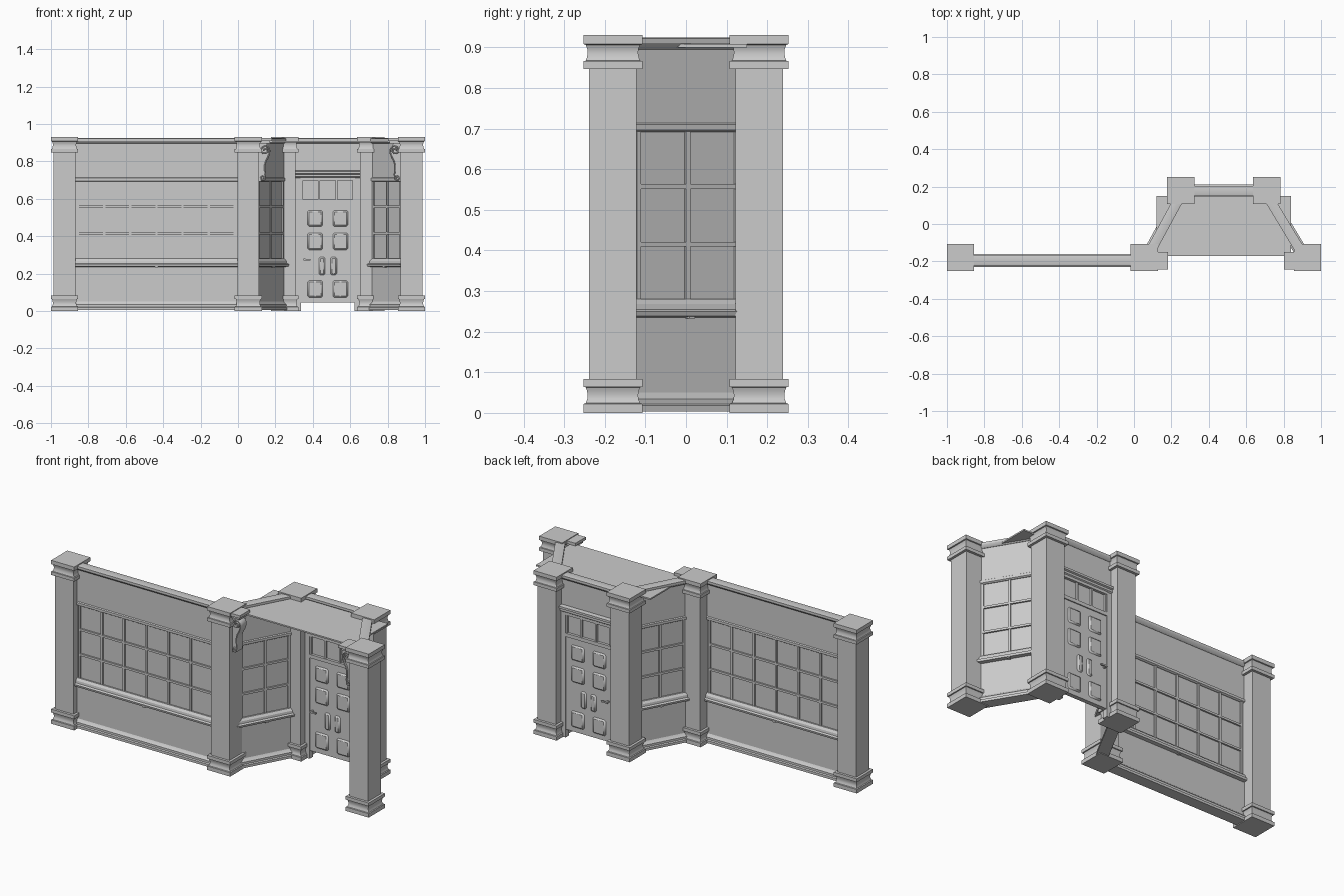
import bpy, bmesh, math
from mathutils import Matrix, Vector

if "Cube" in bpy.data.objects:
    bpy.data.objects.remove(bpy.data.objects["Cube"])


def finish(name, bm, mat=Matrix(), bevel=0):
    bmesh.ops.recalc_face_normals(bm, faces=bm.faces)
    me = bpy.data.meshes.new(name)
    bm.to_mesh(me)
    bm.free()
    ob = bpy.data.objects.new(name, me)
    bpy.context.collection.objects.link(ob)
    ob.matrix_world = mat
    if bevel:
        m = ob.modifiers.new("bevel", 'BEVEL')
        m.width = bevel
        m.segments = 1
    return ob


def add_box(bm, x0, x1, y0, y1, z0, z1):
    m = Matrix.Translation(((x0 + x1) / 2, (y0 + y1) / 2, (z0 + z1) / 2)) @ \
        Matrix.Diagonal((x1 - x0, y1 - y0, z1 - z0, 1))
    bmesh.ops.create_cube(bm, size=1, matrix=m)


def box(name, *dims, mat=Matrix(), bevel=0):
    bm = bmesh.new()
    add_box(bm, *dims)
    return finish(name, bm, mat, bevel)


def moulding(name, half, u0, u1, mat):
    """Two-sided moulding: half profile (depth, z) mirrored and run along u."""
    prof = half + [(-d, z) for d, z in reversed(half)]
    bm = bmesh.new()
    f = bm.faces.new([bm.verts.new((u0, d, z)) for d, z in prof])
    r = bmesh.ops.extrude_face_region(bm, geom=[f])
    bmesh.ops.translate(bm, vec=(u1 - u0, 0, 0),
                        verts=[v for v in r['geom'] if isinstance(v, bmesh.types.BMVert)])
    return finish(name, bm, mat)


def pillar(name, x, y):
    """Square pillar with matching stepped base and cap."""
    base = [(.0725, 0), (.0725, .022), (.067, .024), (.063, .034), (.062, .044),
            (.064, .055), (.067, .063), (.0725, .064), (.0725, .083), (.0585, .083)]
    prof = base + [(h, .93 - z) for h, z in reversed(base)]
    bm = bmesh.new()
    rings = [[bm.verts.new((sx * h, sy * h, z)) for sx, sy in
              ((-1, -1), (1, -1), (1, 1), (-1, 1))] for h, z in prof]
    for a, b in zip(rings, rings[1:]):
        for i in range(4):
            j = (i + 1) % 4
            bm.faces.new((a[i], a[j], b[j], b[i]))
    bm.faces.new(rings[0][::-1])
    bm.faces.new(rings[-1])
    return finish(name, bm, Matrix.Translation((x, y, 0)))


BASE = [(.032, .004), (.032, .018), (.025, .022), (.025, .034), (.018, .04), (.012, .05)]
SILL = [(.012, .235), (.032, .238), (.035, .25), (.024, .255), (.022, .268), (.012, .28)]
HEAD = [(.01, .692), (.016, .696), (.016, .71), (.01, .714)]
TOP = [(.012, .895), (.02, .9), (.026, .91), (.026, .922), (.018, .924)]
LINTEL = [(.016, .712), (.024, .718), (.024, .73), (.032, .734), (.032, .746), (.01, .75)]


def wall_frame(a, b):
    a, b = Vector(a), Vector(b)
    d = b - a
    return Matrix.Translation((a.x, a.y, 0)) @ Matrix.Rotation(math.atan2(d.y, d.x), 4, 'Z'), d.length


def window_wall(name, a, b, cols, inset):
    mat, L = wall_frame(a, b)
    u0, u1 = inset, L - inset
    e0, e1 = .03, L - .03
    box(name + "_lower_panel", e0, e1, -.012, .012, .03, .245, mat=mat)
    box(name + "_upper_panel", e0, e1, -.01, .01, .705, .905, mat=mat)
    box(name + "_glass", e0, e1, -.003, .003, .27, .705, mat=mat)
    for part, prof in (("base", BASE), ("sill", SILL), ("head", HEAD), ("cornice", TOP)):
        moulding(name + "_" + part, prof, e0, e1, mat)
    # glazing bars
    bm = bmesh.new()
    for i in range(cols + 1):
        u = u0 + (u1 - u0) * i / cols
        add_box(bm, u - .006, u + .006, -.011, .011, .27, .7)
    for z in (.415, .557):
        add_box(bm, u0, u1, -.012, .012, z - .006, z + .006)
    finish(name + "_bars", bm, mat)
    # drip block under the sill
    box(name + "_drip_block", L / 2 - .008, L / 2 + .008, -.03, .03, .232, .24, mat=mat)


# pillars
PX = {"left": -.9275, "middle": .055, "right": .9275}
for n, x in PX.items():
    pillar(n + "_pillar", x, -.18)
pillar("back_left_pillar", .25, .18)
pillar("back_right_pillar", .71, .18)

# glazed walls
window_wall("shop_window", (-.9275, -.195), (.055, -.195), 6, .072)
window_wall("left_porch_window", (.07, -.18), (.265, .18), 2, .068)
window_wall("right_porch_window", (.912, -.18), (.695, .18), 2, .068)

# porch ceiling
box("porch_ceiling", .12, .84, -.172, .15, .9, .908)

# door wall
dm = Matrix.Translation((.48, .178, 0))
moulding("door_cornice", TOP, -.2, .2, dm)
moulding("door_lintel", LINTEL, -.175, .175, dm)
box("door_upper_panel", -.18, .18, -.01, .01, .74, .905, mat=dm)
for s, n in ((-1, "left"), (1, "right")):
    box(n + "_door_jamb", *sorted((s * .142, s * .18)), -.016, .016, .0, .72, mat=dm)
box("door_leaf", -.142, .142, -.012, .012, .045, .58, mat=dm)
bm = bmesh.new()
for z0, z1 in ((.575, .595), (.698, .715)):
    add_box(bm, -.145, .145, -.018, .018, z0, z1)
for u in (-.138, -.047, .047, .138):
    add_box(bm, u - .005, u + .005, -.014, .014, .59, .7)
finish("transom_frame", bm, dm)
box("transom_glass", -.14, .14, -.003, .003, .59, .7, mat=dm)
# raised door panels
bm = bmesh.new()
for z0, z1, u0, u1 in ((.45, .54, .025, .11), (.325, .42, .025, .11),
                       (.19, .29, .012, .05), (.07, .165, .025, .11)):
    for s in (-1, 1):
        add_box(bm, *sorted((s * u0, s * u1)), -.02, .02, z0, z1)
finish("door_panels", bm, dm, .01)
# door handle on both faces
bm = bmesh.new()
for s in (-1, 1):
    add_box(bm, -.13, -.12, *sorted((s * .01, s * .032)), .27, .28)
    add_box(bm, -.13, -.093, *sorted((s * .026, s * .034)), .271, .279)
finish("door_handle", bm, dm)


# scroll brackets on the inner sides of the front pillars
def bracket(name, face, s):
    path = []
    for i in range(19):  # upper volute, unrolling outward
        t = i / 18
        ang = math.radians(-560 + 560 * t)
        r = .006 + .02 * t
        path.append((.03 + r * math.cos(-ang), .858 + r * math.sin(-ang)))
    path += [(.054, .842), (.047, .822), (.036, .802), (.03, .78), (.03, .755), (.033, .73)]
    for i in range(1, 13):  # lower curl
        t = i / 12
        ang = math.radians(-430 * t)
        r = .014 - .01 * t
        path.append((.019 + r * math.cos(ang), .712 + r * math.sin(ang)))
    cu = bpy.data.curves.new(name, 'CURVE')
    cu.dimensions = '3D'
    cu.extrude, cu.bevel_depth, cu.bevel_resolution = .024, .004, 1
    sp = cu.splines.new('POLY')
    sp.points.add(len(path) - 1)
    for p, (x, z) in zip(sp.points, path):
        p.co = (face + s * x, z, 0, 1)
    tmp = bpy.data.objects.new(name + "_curve", cu)
    me = bpy.data.meshes.new_from_object(tmp)
    bpy.data.objects.remove(tmp)
    ob = bpy.data.objects.new(name, me)
    ob.matrix_world = Matrix.Translation((0, -.195, 0)) @ Matrix.Rotation(math.pi / 2, 4, 'X')
    bpy.context.collection.objects.link(ob)
    # solid core between scroll and pillar
    core = [(-.002, .9), (.04, .9), (.045, .87), (.052, .845), (.036, .803),
            (.029, .77), (.03, .72), (.02, .7), (-.002, .69)]
    bm = bmesh.new()
    f = bm.faces.new([bm.verts.new((face + s * x, -.213, z)) for x, z in core])
    r = bmesh.ops.extrude_face_region(bm, geom=[f])
    bmesh.ops.translate(bm, vec=(0, .036, 0),
                        verts=[v for v in r['geom'] if isinstance(v, bmesh.types.BMVert)])
    finish(name + "_core", bm)
    box(name + "_top_plate", *sorted((face - s * .005, face + s * .068)), -.243, -.15, .91, .926)
    box(name + "_top_step", *sorted((face - s * .005, face + s * .058)), -.23, -.16, .895, .91)


bracket("left_bracket", .1135, 1)
bracket("right_bracket", .869, -1)

# smooth shading with crisp edges
bpy.ops.object.select_all(action='SELECT')
bpy.context.view_layer.objects.active = bpy.context.scene.objects[0]
bpy.ops.object.shade_smooth_by_angle(angle=math.radians(30))
bpy.ops.object.select_all(action='DESELECT')
